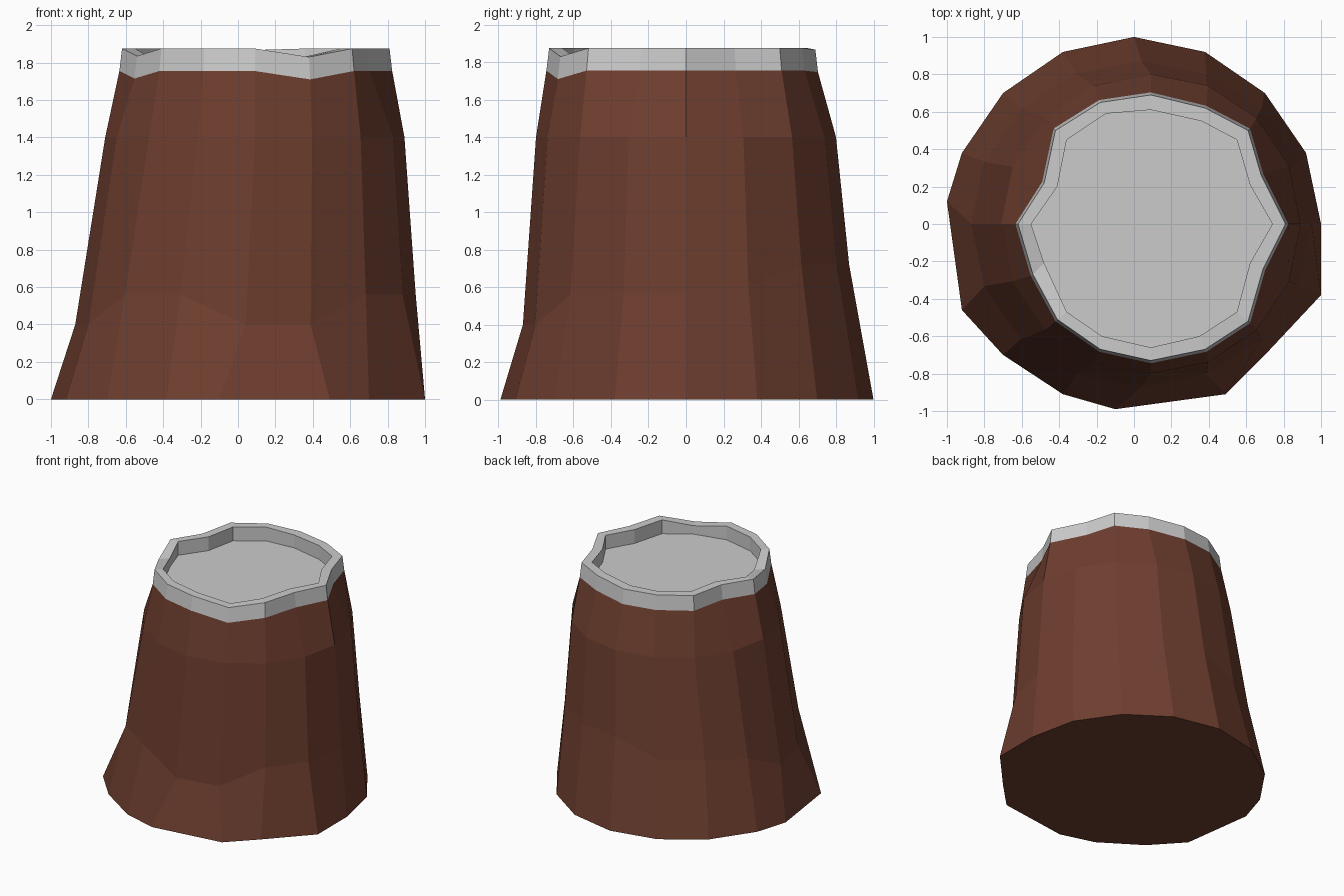
import bpy, bmesh
from math import cos, sin, pi

if "Cube" in bpy.data.objects:
    bpy.data.objects.remove(bpy.data.objects["Cube"])

N = 16
CX = 0.09  # the trunk leans slightly to +x

def circle(cx, rx, ry, z):
    return [(cx + rx * cos(2 * pi * k / N), ry * sin(2 * pi * k / N), z) for k in range(N)]

def scaled(ring, s, z):
    return [(CX + (x - CX) * s, y * s, z) for x, y in ring]

def loft(name, rings, cap_first=False, cap_last=False, color=None):
    bm = bmesh.new()
    vs = [[bm.verts.new(p) for p in r] for r in rings]
    for a, b in zip(vs, vs[1:]):
        for k in range(N):
            j = (k + 1) % N
            bm.faces.new((a[k], a[j], b[j], b[k]))
    if cap_first:
        bm.faces.new(vs[0][::-1])
    if cap_last:
        bm.faces.new(vs[-1])
    me = bpy.data.meshes.new(name)
    bm.to_mesh(me)
    bm.free()
    ob = bpy.data.objects.new(name, me)
    bpy.context.collection.objects.link(ob)
    if color:
        m = bpy.data.materials.new(name + "_colour")
        m.diffuse_color = color
        m.use_nodes = True
        m.node_tree.nodes["Principled BSDF"].inputs["Base Color"].default_value = m.diffuse_color
        me.materials.append(m)
    return ob

# Irregular ground outline and crinkled top outline
base = [(1, 0), (.92, .38), (.7, .7), (.38, .92), (0, 1), (-.38, .92), (-.7, .7), (-.92, .38),
        (-1, .12), (-.92, -.46), (-.7, -.7), (-.38, -.91), (-.1, -.99), (.49, -.91), (.7, -.7), (1, -.38)]
top = [(.81, 0), (.68, .26), (.61, .5), (.38, .62), (.09, .69), (-.18, .65), (-.42, .5), (-.48, .22),
       (-.62, 0), (-.54, -.27), (-.41, -.51), (-.18, -.67), (.09, -.73), (.38, -.67), (.61, -.52), (.69, -.24)]
inner = [(.74, 0), (.62, .21), (.55, .45), (.36, .55), (.09, .61), (-.15, .59), (-.36, .45), (-.41, .2),
         (-.55, 0), (-.48, -.21), (-.36, -.47), (-.17, -.6), (.09, -.66), (.35, -.6), (.55, -.47), (.62, -.21)]

def notched(ring):
    # two small dips in the rim
    dips = {9: .04, 13: .045, 4: .008}
    return [(x, y, z - dips.get(k, 0)) for k, (x, y, z) in enumerate(ring)]

# Uneven flare ring above the roots
flare_z = [.56, .6, .72, .72, .72, .6, .6, .56, .4, .4, .56, .56, .4, .4, .56, .56]
flare = [(x, y, z) for (x, y, _), z in zip(circle(.04, .91, .87, 0), flare_z)]

seam = notched(scaled(top, 1.02, 1.755))
loft("trunk", [[(x, y, 0) for x, y in base], flare, circle(CX, .8, .8, 1.4), seam],
     cap_first=True, color=(.155, .048, .028, 1))

# Grey rim with recessed floor
loft("rim", [seam, notched(scaled(top, 1, 1.875)), notched(scaled(inner, 1.0, 1.875)),
             scaled(inner, 1.0, 1.76)], cap_last=True)
